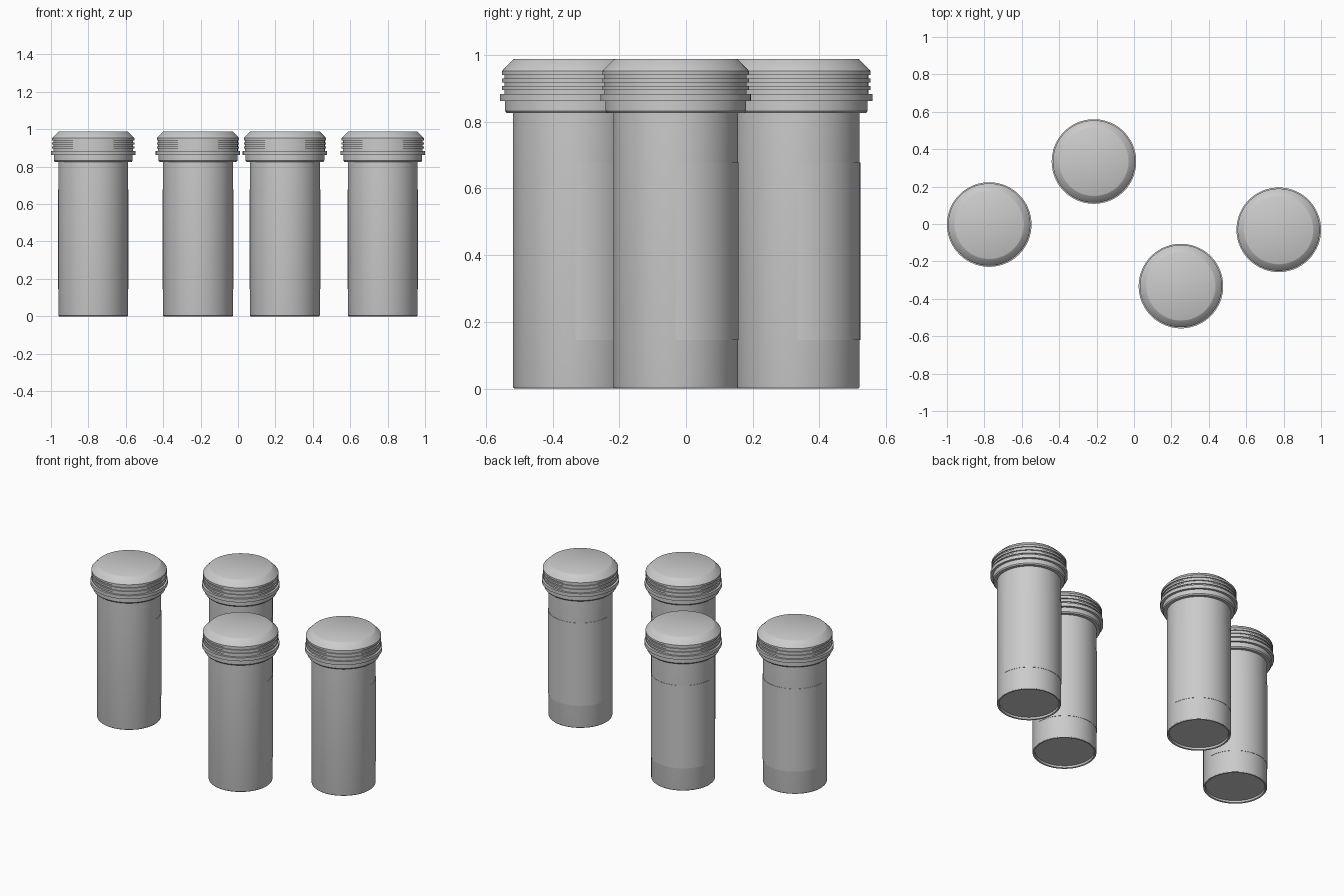
import bpy, bmesh, math
from mathutils import Matrix, Vector

cube = bpy.data.objects.get("Cube")
if cube:
    bpy.data.objects.remove(cube, do_unlink=True)

SIDES = 96
CENTRES = {"left_end": (0.774, -0.031), "front": (0.251, -0.332),
           "back": (-0.214, 0.334), "right_end": (-0.774, -0.003)}

grey = bpy.data.materials.new("Grey")
grey.use_nodes = True
COLOUR = (0.6, 0.6, 0.6, 1)
grey.diffuse_color = COLOUR
grey.node_tree.nodes["Principled BSDF"].inputs["Base Color"].default_value = COLOUR


def lathe(name, profile, sweep=math.tau, closed=False):
    """Spin a (radius, height) profile about the z axis."""
    bm = bmesh.new()
    verts = [bm.verts.new((r, 0, z)) for r, z in profile]
    edges = [bm.edges.new(pair) for pair in zip(verts, verts[1:])]
    if closed:
        edges.append(bm.edges.new((verts[-1], verts[0])))
    full = sweep == math.tau
    bmesh.ops.spin(bm, geom=verts + edges, cent=(0, 0, 0), axis=(0, 0, 1),
                   angle=sweep, steps=SIDES if full else SIDES // 2)
    bmesh.ops.remove_doubles(bm, verts=bm.verts, dist=1e-5)
    if closed and not full:
        bmesh.ops.holes_fill(bm, edges=bm.edges, sides=len(profile))
    bmesh.ops.recalc_face_normals(bm, faces=bm.faces)
    mesh = bpy.data.meshes.new(name)
    bm.to_mesh(mesh)
    bm.free()
    mesh.materials.append(grey)
    return mesh


# Tall body with a thin foot rim around a recessed base
body = lathe("body", [(0, 0.014), (0.172, 0.014), (0.174, 0.002), (0.178, 0),
                      (0.183, 0), (0.186, 0.003), (0.187, 0.007),
                      (0.187, 0.84), (0, 0.84)])

# Thin raised panel wrapped around the back half
panel = lathe("panel", [(0.185, 0.145), (0.189, 0.145), (0.189, 0.678), (0.185, 0.678)],
              sweep=math.pi, closed=True)

# Lid: lower collar, wide flange, three grip ridges and a bevelled top
lid_profile = [(0, 0.826), (0.206, 0.826), (0.211, 0.833), (0.211, 0.862),
               (0.226, 0.862), (0.226, 0.884), (0.213, 0.884)]
for low in (0.896, 0.918, 0.940):
    lid_profile += [(0.213, low), (0.220, low), (0.220, low + 0.012)]
    if low < 0.94:
        lid_profile.append((0.213, low + 0.012))
lid_profile += [(0.216, 0.957), (0.186, 0.987), (0.182, 0.989), (0, 0.989)]
lid = lathe("lid", lid_profile)

# Four identical jars
for place, (x, y) in CENTRES.items():
    for mesh in (body, panel, lid):
        obj = bpy.data.objects.new(f"{place}_jar_{mesh.name}", mesh)
        obj.location = (x, y, 0)
        bpy.context.collection.objects.link(obj)
        bpy.ops.object.select_all(action="DESELECT")
        obj.select_set(True)
        bpy.context.view_layer.objects.active = obj
        if place == "left_end":
            bpy.ops.object.shade_smooth_by_angle(angle=math.radians(30))
